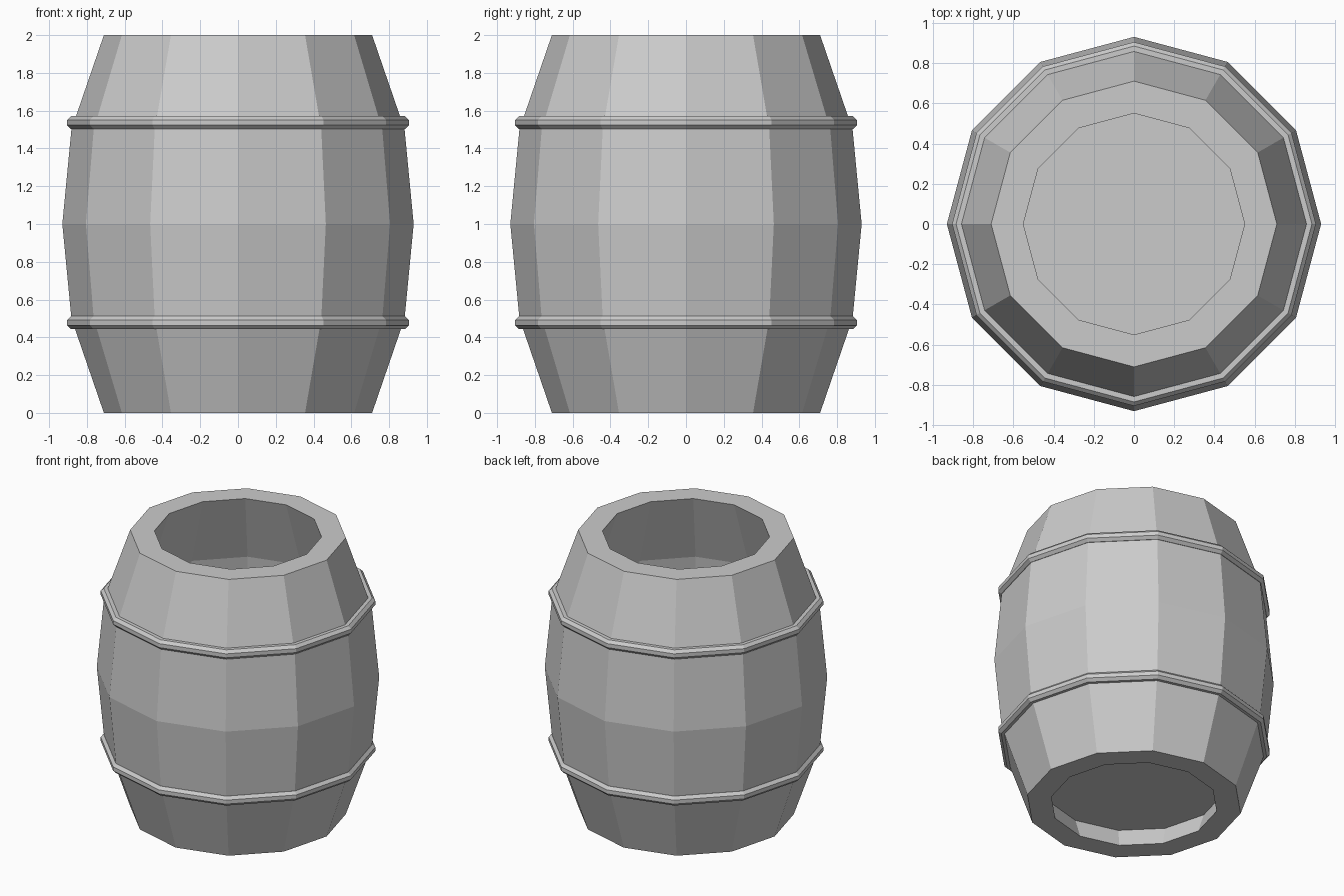
import bpy, bmesh, math

cube = bpy.data.objects.get("Cube")
if cube:
    bpy.data.objects.remove(cube, do_unlink=True)

SIDES = 12


def make_material(name, value):
    mat = bpy.data.materials.new(name)
    mat.use_nodes = True
    color = (value, value, value, 1)
    mat.diffuse_color = color
    mat.node_tree.nodes["Principled BSDF"].inputs["Base Color"].default_value = color
    return mat


def lathe(name, profile, mat):
    """Revolve a closed (radius, height) loop into a faceted ring."""
    bm = bmesh.new()
    rings = []
    for i in range(SIDES):
        a = math.tau * i / SIDES
        rings.append([bm.verts.new((r * math.cos(a), r * math.sin(a), z)) for r, z in profile])
    n = len(profile)
    for i in range(SIDES):
        here, there = rings[i], rings[(i + 1) % SIDES]
        for j in range(n):
            k = (j + 1) % n
            bm.faces.new((here[j], there[j], there[k], here[k]))
    bmesh.ops.recalc_face_normals(bm, faces=bm.faces)
    mesh = bpy.data.meshes.new(name)
    bm.to_mesh(mesh)
    bm.free()
    mesh.materials.append(mat)
    obj = bpy.data.objects.new(name, mesh)
    bpy.context.collection.objects.link(obj)
    return obj


grey = make_material("plain grey", 0.6)

# Thick staved wall: outer side going up, inner side coming down
outer = [(0.71, 0), (0.882, 0.5), (0.93, 1), (0.882, 1.5), (0.71, 2)]
inner = [(0.55, 2), (0.72, 1.5), (0.77, 1), (0.72, 0.5), (0.55, 0)]
lathe("barrel_wall", outer + inner, grey)

# Recessed bottom board
bpy.ops.mesh.primitive_cylinder_add(vertices=SIDES, radius=0.63, depth=0.06,
                                    location=(0, 0, 0.17), rotation=(0, 0, math.pi / 2))
floor = bpy.context.object
floor.name = "bottom_board"
floor.data.materials.append(grey)

# Hoops with an octagonal cross-section
section = [(math.cos(a), math.sin(a)) for a in (math.tau * (i + 0.5) / 8 for i in range(8))]
for name, height in (("lower_hoop", 0.478), ("upper_hoop", 1.537)):
    lathe(name, [(0.87 + 0.037 * c, height + 0.037 * s) for c, s in section], grey)
